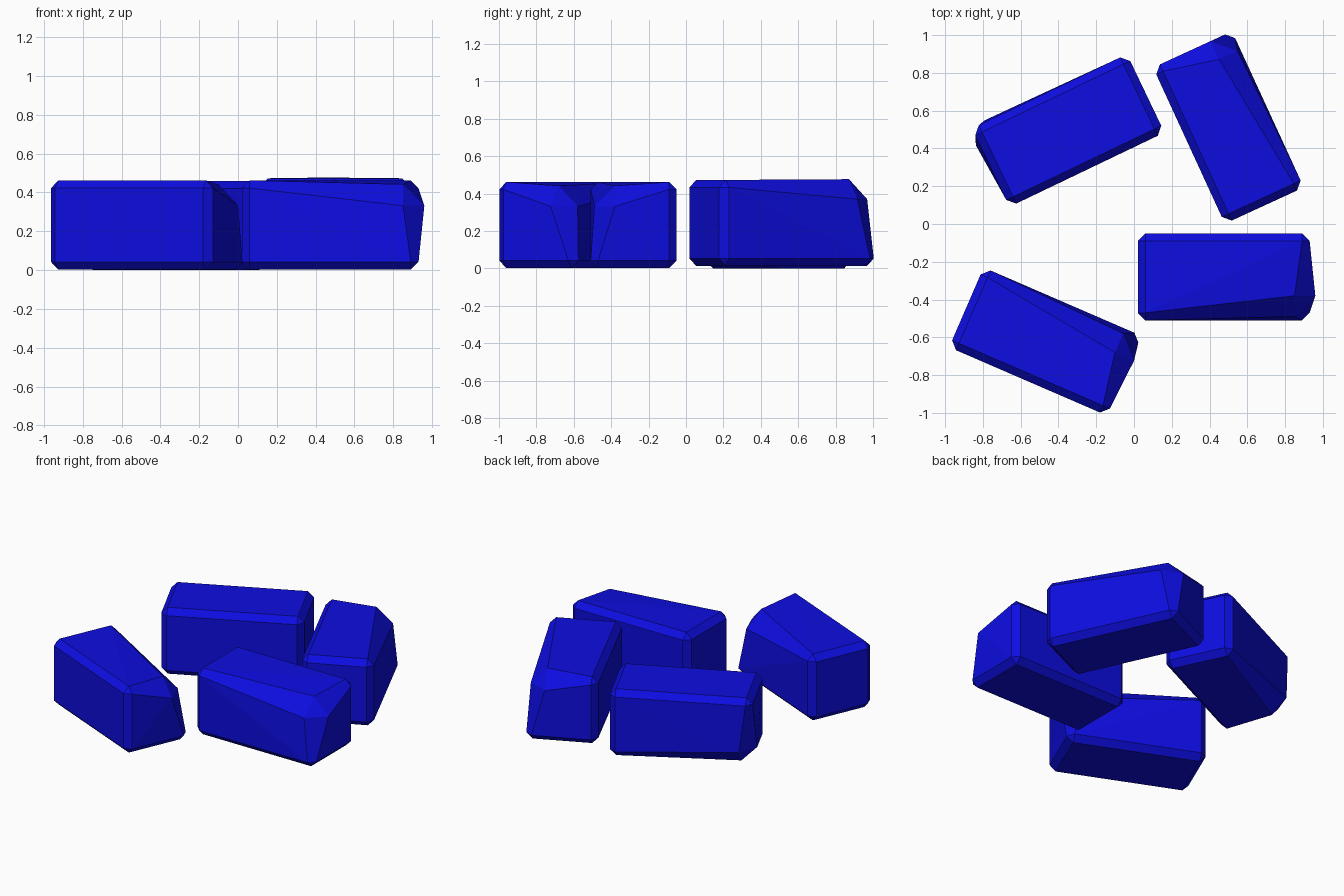
import bpy
import bmesh
import math
from itertools import product
from mathutils import Vector

cube = bpy.data.objects.get("Cube")
if cube:
    bpy.data.objects.remove(cube, do_unlink=True)

blue = bpy.data.materials.new("bright blue")
blue.use_nodes = True
blue.diffuse_color = (0.004, 0.004, 0.75, 1)
blue.node_tree.nodes["Principled BSDF"].inputs["Base Color"].default_value = blue.diffuse_color

HALF = Vector((0.455, 0.23, 0.23))
BEVEL = 0.04


def brick(name, location, angle, worn_signs, worn_core, worn_bevel):
    """Chamfered block with one worn corner, local +x pointing at the worn end."""
    bm = bmesh.new()
    for signs in product((-1, 1), repeat=3):
        worn = signs == worn_signs
        spread = worn_bevel if worn else BEVEL
        core = Vector(worn_core) if worn else Vector(
            [s * (h - BEVEL) for s, h in zip(signs, HALF)])
        # each corner becomes three points, one per adjoining face
        for axis in range(3):
            point = core.copy()
            point[axis] += signs[axis] * spread
            bm.verts.new(point)
    bmesh.ops.convex_hull(bm, input=bm.verts[:])
    bmesh.ops.dissolve_limit(bm, angle_limit=math.radians(1),
                             verts=bm.verts[:], edges=bm.edges[:])
    bmesh.ops.recalc_face_normals(bm, faces=bm.faces[:])
    mesh = bpy.data.meshes.new(name)
    bm.to_mesh(mesh)
    bm.free()
    mesh.materials.append(blue)
    obj = bpy.data.objects.new(name, mesh)
    obj.location = location
    obj.rotation_euler.z = math.radians(angle)
    bpy.context.collection.objects.link(obj)


# Ring of four loose bricks
brick("front_left_brick", (0.475, -0.28, 0.232), 0,
      (1, -1, 1), (0.375, -0.10, 0.10), 0.11)
brick("back_left_brick", (0.50, 0.511, 0.243), 114.7,
      (1, -1, 1), (0.348, -0.106, 0.127), 0.107)
brick("back_right_brick", (-0.348, 0.495, 0.23), 205.6,
      (1, -1, -1), (0.375, -0.14, -0.13), 0.10)
brick("front_right_brick", (-0.47, -0.622, 0.232), -23.4,
      (1, 1, 1), (0.362, 0.093, 0.10), 0.11)
